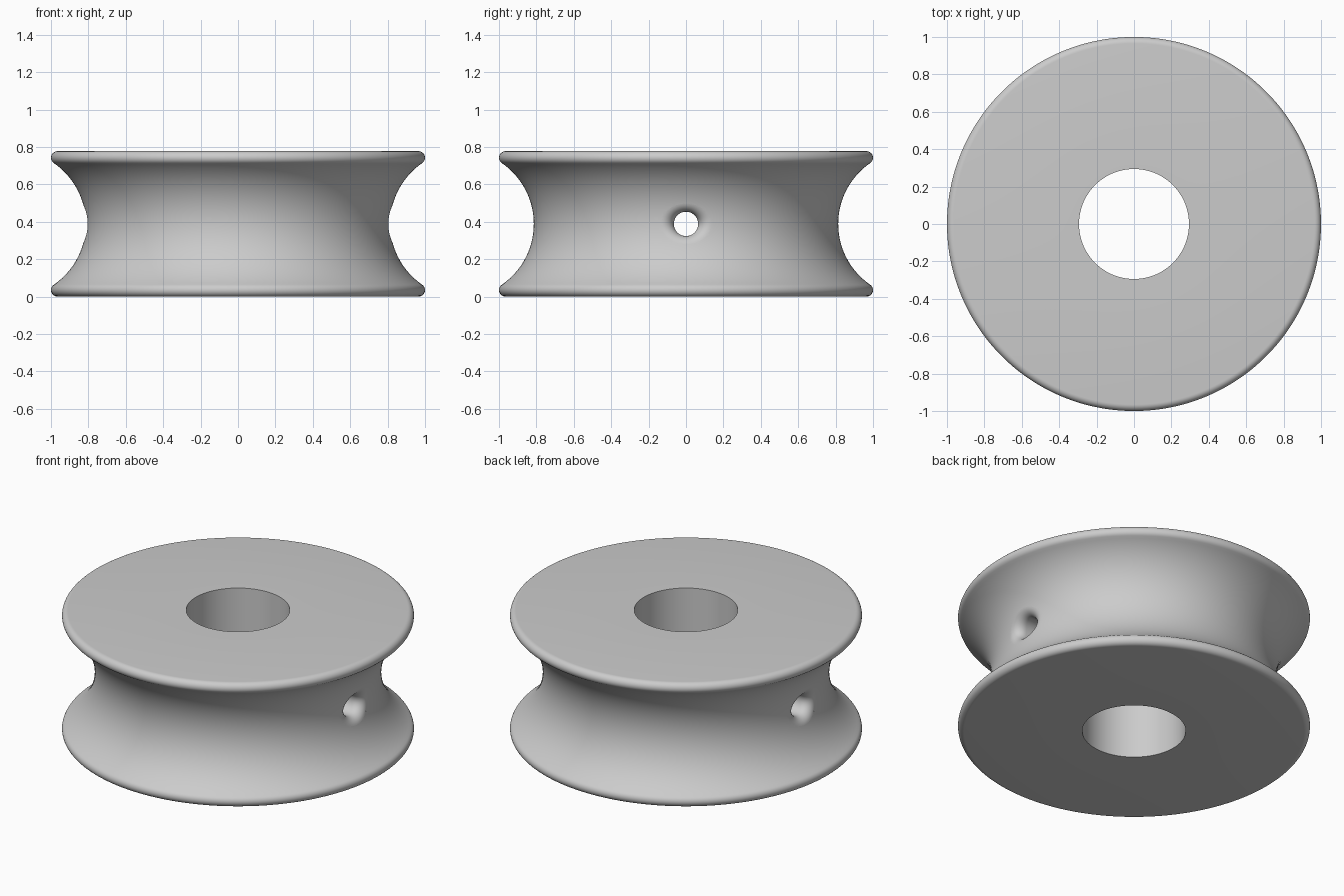
import bpy
import bmesh
from math import sin, cos, pi, sqrt, atan2, radians
from mathutils import Vector

cube = bpy.data.objects.get("Cube")
if cube:
    bpy.data.objects.remove(cube, do_unlink=True)

# Main dimensions
HEIGHT = 0.778
MID = HEIGHT / 2
BORE = 0.294
WAIST = 0.814
LIP = 0.035
HOLE = 0.065
FILLET = 0.06

# The groove arc is tangent to the rounded lips
lip_r, lip_dz = 1 - LIP, MID - LIP
a = lip_r - WAIST
GROOVE = (a * a + lip_dz ** 2 - LIP ** 2) / (2 * (LIP + a))
groove_r = WAIST + GROOVE
tangent = atan2(lip_dz, groove_r - lip_r)


def skin(name, rings, closed=False, apex=None):
    """Join equal rings of points with quads; close in a loop or cap the ends."""
    bm = bmesh.new()
    rows = [[bm.verts.new(p) for p in ring] for ring in rings]
    pairs = list(zip(rows, rows[1:])) + ([(rows[-1], rows[0])] if closed else [])
    n = len(rows[0])
    for r, s in pairs:
        for i in range(n):
            j = (i + 1) % n
            bm.faces.new((r[i], r[j], s[j], s[i]))
    if not closed:
        bm.faces.new(rows[0])
        tip = bm.verts.new(apex)
        for i in range(n):
            bm.faces.new((rows[-1][i], rows[-1][(i + 1) % n], tip))
    bmesh.ops.recalc_face_normals(bm, faces=bm.faces)
    mesh = bpy.data.meshes.new(name)
    bm.to_mesh(mesh)
    bm.free()
    obj = bpy.data.objects.new(name, mesh)
    bpy.context.collection.objects.link(obj)
    return obj


# Half profile from mid-height up to the bore, then mirrored downwards
upper = []
for i in range(1, 25):
    t = tangent * i / 24
    upper.append((groove_r - GROOVE * cos(t), GROOVE * sin(t)))
for i in range(1, 13):
    t = -tangent + (pi / 2 + tangent) * i / 12
    upper.append((lip_r + LIP * cos(t), lip_dz + LIP * sin(t)))
upper.append((BORE, MID))
profile = [(WAIST, 0)] + upper + [(r, -z) for r, z in reversed(upper)]

STEPS = 224
rings = []
for k in range(STEPS):
    t = 2 * pi * (k + 0.5) / STEPS
    rings.append([(r * cos(t), r * sin(t), MID + z) for r, z in profile])
pulley = skin("grooved_pulley", rings, closed=True)


def hole_cutter(name, side):
    """Radial hole whose mouth is rounded by a ball rolling along the groove."""
    arc_steps, around = 10, 64
    columns = []
    for k in range(around):
        t = 2 * pi * k / around
        out = Vector((0, cos(t), sin(t)))
        ball = out * (HOLE + FILLET)
        r = groove_r - sqrt((GROOVE + FILLET) ** 2 - ball.z ** 2)
        ball.x = sqrt(r * r - ball.y ** 2)
        target = Vector((ball.x, ball.y, 0)) * (groove_r / r)
        normal = (target - ball).normalized()
        column = [Vector((0.1, 0, 0)) + out * HOLE]
        for i in range(arc_steps + 1):
            column.append(ball + (-out).slerp(normal, i / arc_steps) * FILLET)
        column.append(column[-1] + normal * 0.02)
        columns.append([(side * p.x, p.y, p.z + MID) for p in column])
    obj = skin(name, list(zip(*columns)), apex=(side, 0, MID))
    obj.hide_render = True
    return obj


# Cut the cross hole on both sides
bpy.ops.object.select_all(action='DESELECT')
bpy.context.view_layer.objects.active = pulley
pulley.select_set(True)
for name, side in (("left_hole_cutter", 1), ("right_hole_cutter", -1)):
    cutter = hole_cutter(name, side)
    mod = pulley.modifiers.new(name, 'BOOLEAN')
    mod.operation = 'DIFFERENCE'
    mod.solver = 'EXACT'
    mod.object = cutter
    bpy.ops.object.modifier_apply(modifier=mod.name)
    bpy.data.objects.remove(cutter, do_unlink=True)

# Plain grey finish
grey = bpy.data.materials.new("light_grey")
grey.use_nodes = True
colour = (0.6, 0.6, 0.6, 1)
grey.diffuse_color = colour
grey.node_tree.nodes["Principled BSDF"].inputs["Base Color"].default_value = colour
pulley.data.materials.clear()
pulley.data.materials.append(grey)
bpy.ops.object.shade_smooth_by_angle(angle=radians(30))
